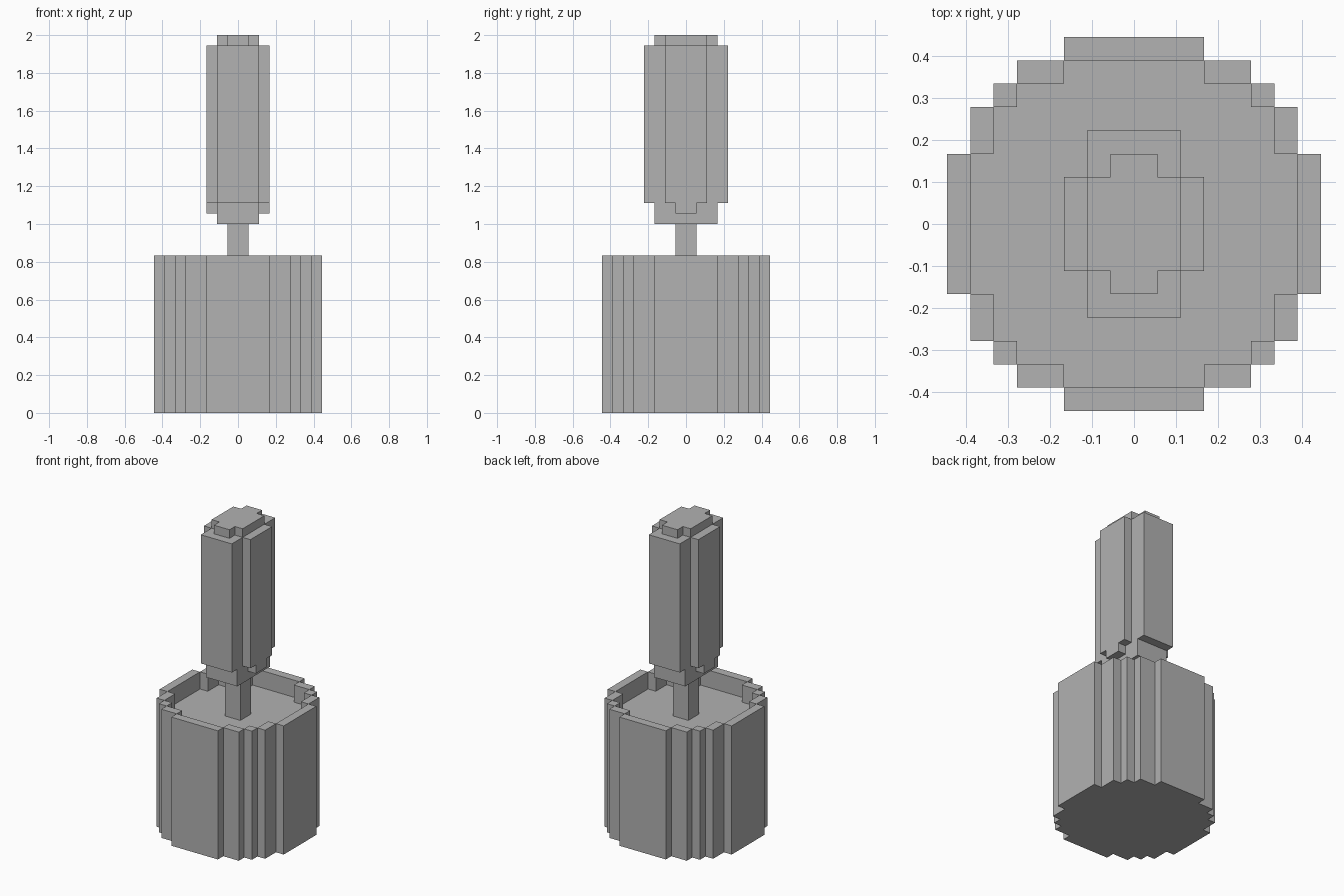
import bpy
import bmesh
import math

cube = bpy.data.objects.get("Cube")
if cube:
    bpy.data.objects.remove(cube, do_unlink=True)

UNIT = 1 / 18  # edge of one building block

grey = bpy.data.materials.new("plain_grey")
grey.use_nodes = True
colour = (0.445, 0.445, 0.445, 1)
grey.diffuse_color = colour
grey.node_tree.nodes["Principled BSDF"].inputs["Base Color"].default_value = colour


def blocks(outlines, z0, z1):
    """Cells covered by centred rectangles, given as half sizes in x and y."""
    return {(x, y, z) for hx, hy in outlines
            for x in range(-hx, hx) for y in range(-hy, hy) for z in range(z0, z1)}


def build(name, cells):
    """Skin a set of cells with outward faces and merge the coplanar ones."""
    bm = bmesh.new()
    corners = {}

    def vert(p):
        if p not in corners:
            corners[p] = bm.verts.new([c * UNIT for c in p])
        return corners[p]

    for cell in cells:
        for axis in range(3):
            u, v = (axis + 1) % 3, (axis + 2) % 3
            for side in (0, 1):
                near = list(cell)
                near[axis] += 2 * side - 1
                if tuple(near) in cells:
                    continue
                quad = []
                for du, dv in ((0, 0), (1, 0), (1, 1), (0, 1)):
                    p = list(cell)
                    p[axis] += side
                    p[u] += du
                    p[v] += dv
                    quad.append(vert(tuple(p)))
                bm.faces.new(quad if side else quad[::-1])
    bmesh.ops.dissolve_limit(bm, angle_limit=math.radians(1),
                             verts=bm.verts[:], edges=bm.edges[:])
    mesh = bpy.data.meshes.new(name)
    bm.to_mesh(mesh)
    bm.free()
    mesh.materials.append(grey)
    obj = bpy.data.objects.new(name, mesh)
    bpy.context.collection.objects.link(obj)
    return obj


# Round stepped pot with a sunken floor and a thin rim
FLOOR, RIM = 13, 15
pot = blocks([(8, 3), (7, 5), (6, 6), (5, 7), (3, 8)], 0, RIM)
pot -= blocks([(7, 3), (6, 5), (5, 6), (3, 7)], FLOOR, RIM)
build("pot", pot)

# Square stem rising from the floor
build("stem", blocks([(1, 1)], FLOOR, 18))

# Tall head with stepped corners, a tapered foot and a small cap
head = blocks([(2, 3)], 18, 20)
head |= blocks([(3, 1)], 19, 20)
head |= blocks([(2, 4), (3, 2)], 20, 35)
head |= blocks([(2, 2), (1, 3)], 35, 36)
build("head", head)
